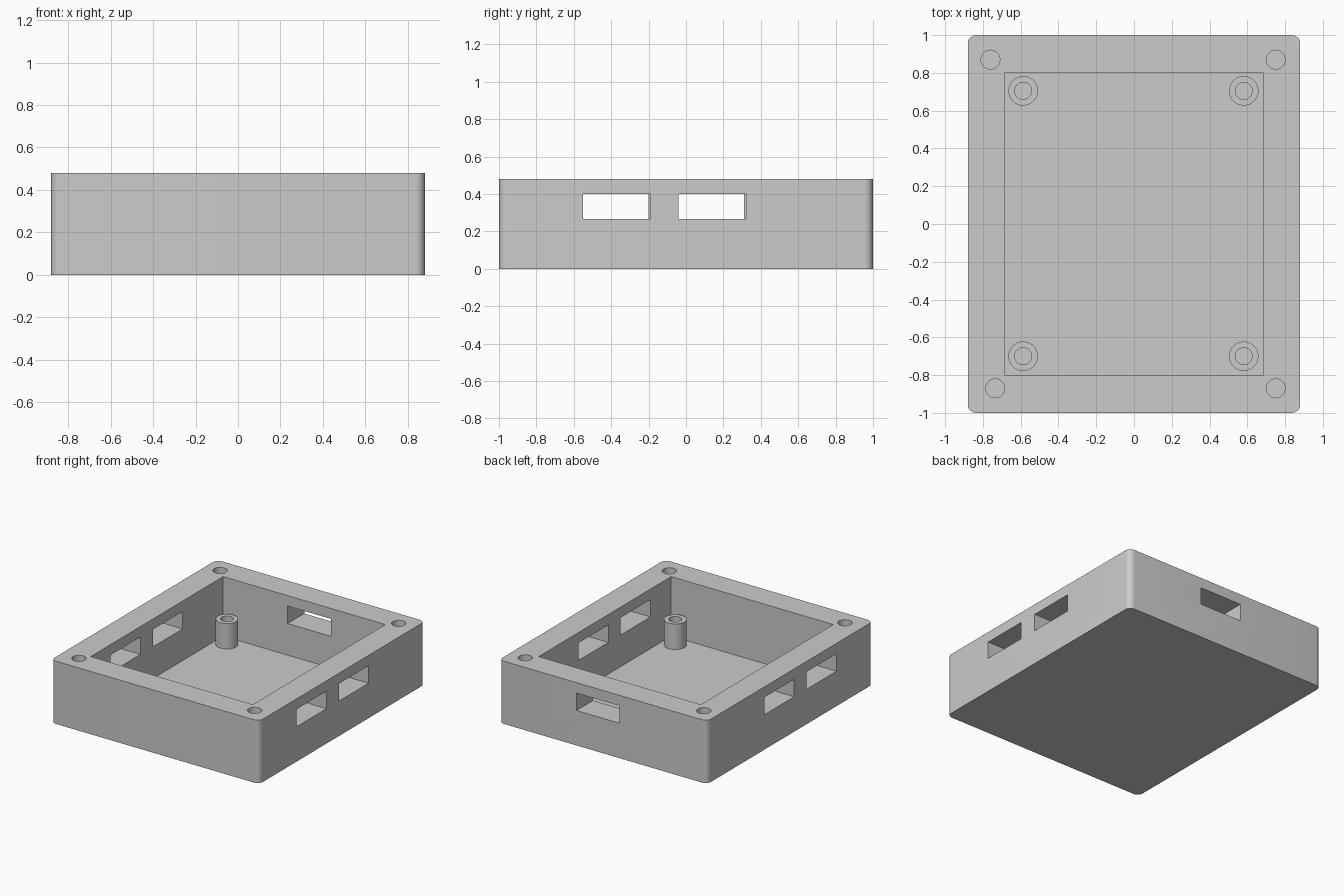
import bpy
import bmesh
from mathutils import Matrix, Vector

if "Cube" in bpy.data.objects:
    bpy.data.objects.remove(bpy.data.objects["Cube"], do_unlink=True)

HEIGHT, FLOOR = 0.48, 0.025

# Single plain grey material
grey = bpy.data.materials.new("light_grey")
grey.use_nodes = True
grey.diffuse_color = (0.6, 0.6, 0.6, 1)
grey.node_tree.nodes["Principled BSDF"].inputs["Base Color"].default_value = (0.6, 0.6, 0.6, 1)


def finish(name, bm):
    mesh = bpy.data.meshes.new(name)
    bm.to_mesh(mesh)
    bm.free()
    mesh.materials.append(grey)
    obj = bpy.data.objects.new(name, mesh)
    bpy.context.collection.objects.link(obj)
    return obj


def box(name, low, high, corner=0):
    low, high = Vector(low), Vector(high)
    bm = bmesh.new()
    bmesh.ops.create_cube(bm, size=1)
    bmesh.ops.scale(bm, vec=high - low, verts=bm.verts)
    bmesh.ops.translate(bm, vec=(low + high) / 2, verts=bm.verts)
    if corner:
        upright = [e for e in bm.edges
                   if abs(e.verts[0].co.z - e.verts[1].co.z) > 0.1]
        bmesh.ops.bevel(bm, geom=upright, offset=corner, segments=8,
                        profile=0.5, affect='EDGES')
    return finish(name, bm)


def cylinder(name, x, y, radius, low, high):
    bm = bmesh.new()
    bmesh.ops.create_cone(bm, cap_ends=True, segments=48, radius1=radius,
                          radius2=radius, depth=high - low,
                          matrix=Matrix.Translation((x, y, (low + high) / 2)))
    return finish(name, bm)


def combine(target, tool, operation):
    mod = target.modifiers.new(tool.name, 'BOOLEAN')
    mod.operation = operation
    mod.solver = 'EXACT'
    mod.object = tool
    bpy.context.view_layer.objects.active = target
    bpy.ops.object.modifier_apply(modifier=mod.name)
    bpy.data.objects.remove(tool, do_unlink=True)


# Case body with rounded upright corners and an open cavity
case = box("case_body", (-0.88, -1, 0), (0.88, 1, HEIGHT), corner=0.045)
combine(case, box("cavity", (-0.685, -0.8, FLOOR), (0.685, 0.8, 0.6)), 'DIFFERENCE')

# Two port slots through each side wall, one through the back wall
for side, shift in ((1, 0), (-1, -0.01)):
    for start in (-0.55, -0.04):
        x0, x1 = sorted((side * 0.6, side * 1.0))
        slot = box("side_slot", (x0, start + shift, 0.267),
                   (x1, start + shift + 0.36, 0.4))
        combine(case, slot, 'DIFFERENCE')
combine(case, box("back_slot", (-0.14, 0.7, 0.267), (0.225, 1.1, 0.4)), 'DIFFERENCE')

# Blind screw holes in the rim corners
for x, y in ((-0.76, 0.87), (0.75, 0.87), (0.75, -0.87), (-0.735, -0.87)):
    combine(case, cylinder("screw_hole", x, y, 0.05, 0.12, 0.6), 'DIFFERENCE')

# Hollow standoffs on the floor
standoffs = []
for x in (-0.587, 0.581):
    for y in (-0.7, 0.705):
        post = cylinder("standoff", x, y, 0.078, FLOOR - 0.005, 0.22)
        combine(post, cylinder("bore", x, y, 0.045, FLOOR, 0.3), 'DIFFERENCE')
        standoffs.append(post)

# Smooth round walls, sharp edges elsewhere
bpy.ops.object.select_all(action='DESELECT')
for obj in [case] + standoffs:
    obj.select_set(True)
bpy.context.view_layer.objects.active = case
bpy.ops.object.shade_smooth_by_angle(angle=0.6)
